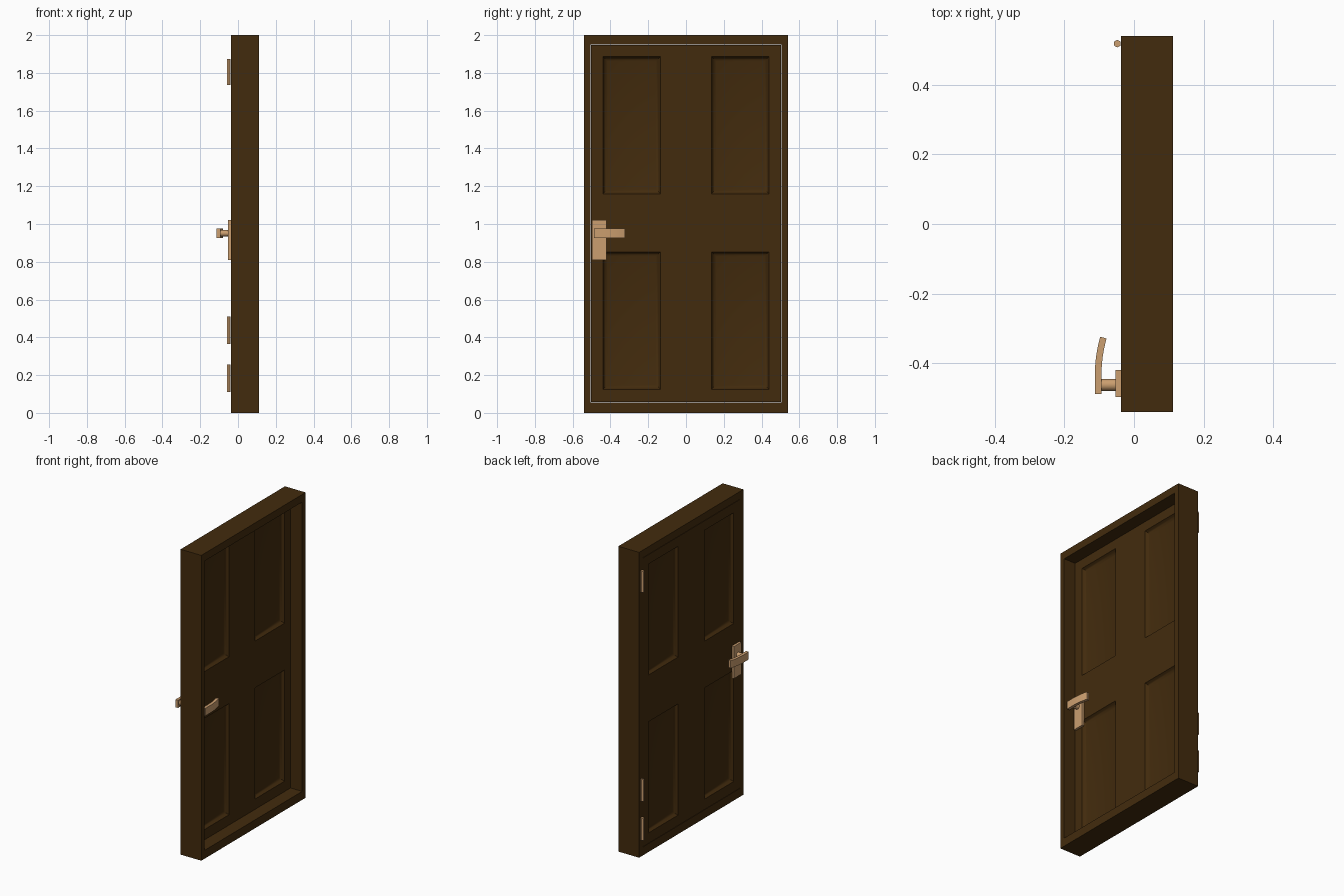
import bpy, bmesh, math
from mathutils import Vector

if "Cube" in bpy.data.objects:
    bpy.data.objects.remove(bpy.data.objects["Cube"])


def material(name, color):
    m = bpy.data.materials.new(name)
    m.diffuse_color = (*color, 1)
    m.use_nodes = True
    m.node_tree.nodes["Principled BSDF"].inputs["Base Color"].default_value = m.diffuse_color
    return m


WOOD = material("dark brown wood", (0.055, 0.024, 0.004))
BRASS = material("pale brass", (0.60, 0.345, 0.16))

FRONT, BACK, REAR = -0.038, 0.030, 0.112   # door faces and rear of the frame (x)


def finish(bm, name, mat, angle=None):
    bmesh.ops.recalc_face_normals(bm, faces=bm.faces[:])
    me = bpy.data.meshes.new(name)
    bm.to_mesh(me)
    bm.free()
    me.materials.append(mat)
    ob = bpy.data.objects.new(name, me)
    bpy.context.collection.objects.link(ob)
    if angle is not None:
        bpy.ops.object.select_all(action='DESELECT')
        ob.select_set(True)
        bpy.context.view_layer.objects.active = ob
        bpy.ops.object.shade_smooth_by_angle(angle=math.radians(angle))
    return ob


def box(lo, hi):
    bm = bmesh.new()
    bmesh.ops.create_cube(bm, size=1)
    lo, hi = Vector(lo), Vector(hi)
    for v in bm.verts:
        v.co = (lo + hi) / 2 + v.co * (hi - lo)
    return bm


def cylinder(name, center, radius, length, sides, axis, mat, angle=None):
    bm = bmesh.new()
    bmesh.ops.create_cone(bm, cap_ends=True, segments=sides, radius1=radius,
                          radius2=radius, depth=length)
    rot = Vector((0, 0, 1)).rotation_difference(Vector(axis))
    for v in bm.verts:
        v.co = rot @ v.co + Vector(center)
    return finish(bm, name, mat, angle)


# Frame: a rectangular ring running through the full depth
bm = bmesh.new()


def loop(x, y, z0, z1):
    return [bm.verts.new((x, sy, sz)) for sy, sz in
            ((-y, z0), (y, z0), (y, z1), (-y, z1))]


rings = [loop(FRONT, 0.54, 0, 2), loop(REAR, 0.54, 0, 2),
         loop(REAR, 0.505, 0.055, 1.95), loop(FRONT, 0.505, 0.055, 1.95)]
for a, b in zip(rings, rings[1:] + rings[:1]):
    for i in range(4):
        j = (i + 1) % 4
        bm.faces.new((a[i], a[j], b[j], b[i]))
finish(bm, "door_frame", WOOD)

# Door leaf: slab cut into a grid, four panels sunk on both faces
bm = box((FRONT, -0.503, 0.057), (BACK, 0.503, 1.948))
cuts = [((0, y, 0), (0, 1, 0)) for y in (-0.44, -0.135, 0.135, 0.44)]
cuts += [((0, 0, z), (0, 0, 1)) for z in (0.125, 0.853, 1.16, 1.886)]
for co, no in cuts:
    bmesh.ops.bisect_plane(bm, geom=bm.verts[:] + bm.edges[:] + bm.faces[:],
                           plane_co=co, plane_no=no)
bm.normal_update()
panels = []
for f in bm.faces:
    c = f.calc_center_median()
    in_row = 0.125 < c.z < 0.853 or 1.16 < c.z < 1.886
    if abs(f.normal.x) > 0.9 and 0.135 < abs(c.y) < 0.44 and in_row:
        panels.append(f)
# coved moulding, steep outside and easing toward the panel
for width, depth in ((0.010, 0.013), (0.012, 0.007), (0.014, 0.003)):
    bmesh.ops.inset_individual(bm, faces=panels, thickness=width, depth=-depth)
finish(bm, "door_leaf", WOOD, 35)

# Handles: plate, neck and curved lever on each face
for side, face, sx in (("front", FRONT, -1), ("back", BACK, 1)):
    x0, x1 = sorted((face, face + sx * 0.015))
    finish(box((x0, -0.497, 0.81), (x1, -0.42, 1.02)), side + "_handle_plate", BRASS)
    cylinder(side + "_handle_neck", (face + sx * 0.036, -0.462, 0.951),
             0.017, 0.048, 16, (1, 0, 0), BRASS, 40)

    # lever outline: straight grip, then an arc bending back to the door
    path = [(0.065, -0.488, 0)]
    R, start, end = 0.40, -0.435, 0.275
    for i in range(7):
        a = end * i / 6
        path.append((0.065 - R * (1 - math.cos(a)) * 1.0, start + R * math.sin(a), a))
    bm = bmesh.new()
    sections = []
    for d, y, a in path:
        nx, ny = math.cos(a) * 0.0095, math.sin(a) * 0.0095
        sections.append([bm.verts.new((face + sx * (d + s * nx), y + s * ny, z))
                         for s, z in ((-1, 0.926), (1, 0.926), (1, 0.976), (-1, 0.976))])
    for a, b in zip(sections, sections[1:]):
        for i in range(4):
            j = (i + 1) % 4
            bm.faces.new((a[i], a[j], b[j], b[i]))
    bm.faces.new(sections[0])
    bm.faces.new(sections[-1])
    finish(bm, side + "_handle_lever", BRASS, 30)

# Hinge barrels on the front face
for name, z0, z1 in (("top", 1.735, 1.873), ("middle", 0.366, 0.51), ("bottom", 0.11, 0.255)):
    cylinder(name + "_hinge", (-0.048, 0.518, (z0 + z1) / 2), 0.011, z1 - z0, 6,
             (0, 0, 1), BRASS)
